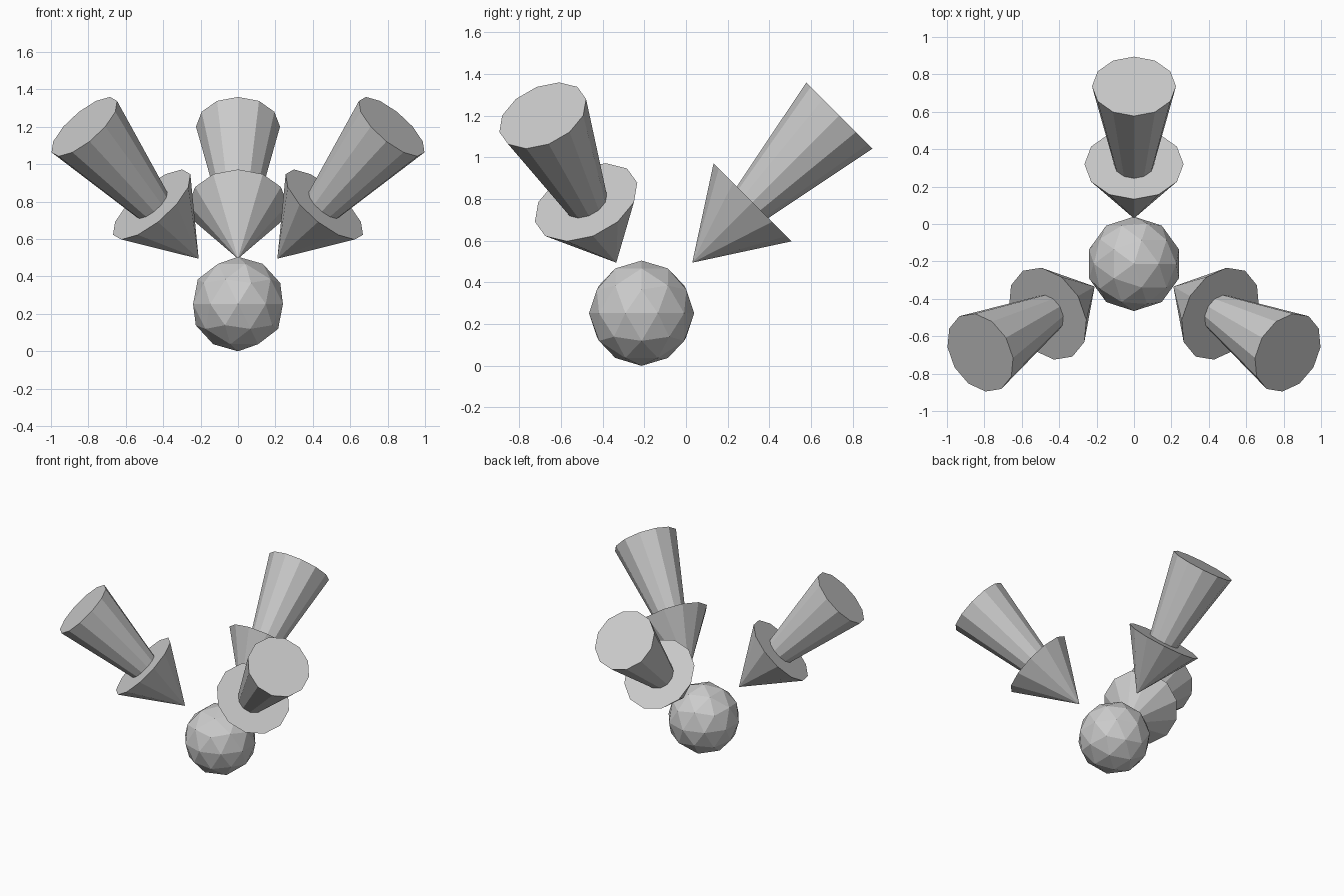
import bpy
from math import radians, sqrt
from mathutils import Matrix, Vector

if "Cube" in bpy.data.objects:
    bpy.data.objects.remove(bpy.data.objects["Cube"])

CENTRE_Y = -0.213      # vertical axis shared by ball and arrows
SIDES = 12

# faceted ball on the ground
BALL_R = 0.2525
bpy.ops.mesh.primitive_ico_sphere_add(subdivisions=2, radius=BALL_R,
                                      location=(0, CENTRE_Y, BALL_R))
bpy.context.object.name = "ball"


def arrow_part(name, r_near, r_far, start, end, turn):
    """Cone between two distances along an arrow tilted 45 degrees outward."""
    direction = Vector((0, 1, 1)) / sqrt(2)
    tip = Vector((0, 0.243, 0.495))
    middle = tip + direction * (start + end) / 2
    bpy.ops.mesh.primitive_cone_add(vertices=SIDES, radius1=r_near,
                                    radius2=r_far, depth=end - start)
    part = bpy.context.object
    part.name = name
    part.matrix_world = (Matrix.Translation((0, CENTRE_Y, 0))
                         @ Matrix.Rotation(radians(turn), 4, 'Z')
                         @ Matrix.Translation(middle)
                         @ Matrix.Rotation(radians(-45), 4, 'X'))


# three arrows pointing inward and down at the ball
for label, turn in (("back", 0), ("left", 120), ("right", 240)):
    arrow_part(label + "_arrow_head", 0, 0.265, 0, 0.41, turn)
    arrow_part(label + "_arrow_shaft", 0.107, 0.2245, 0.41, 0.9985, turn)
